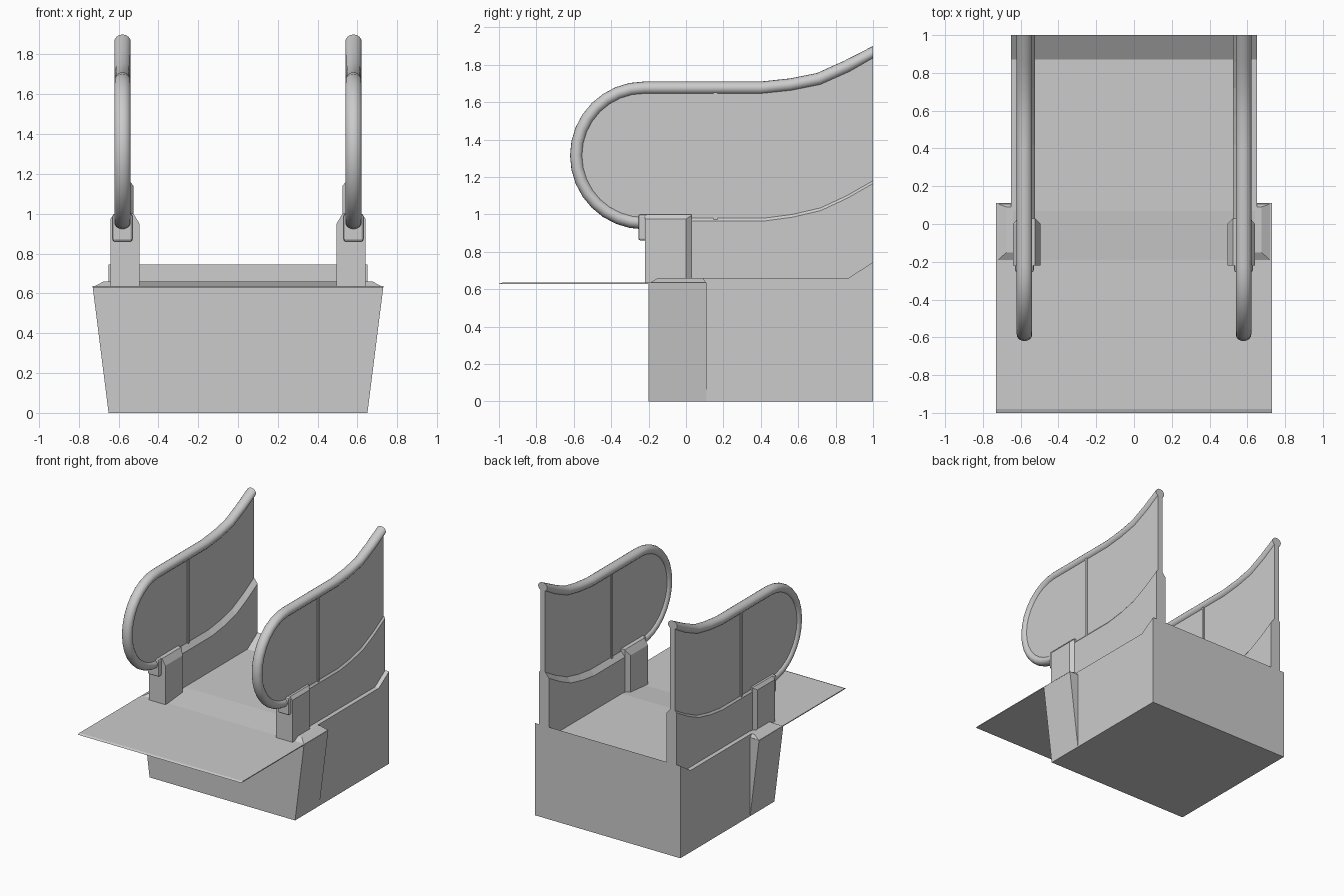
import bpy, bmesh, math
from mathutils import Vector

cube = bpy.data.objects.get("Cube")
if cube:
    bpy.data.objects.remove(cube, do_unlink=True)

COLOR = (0.6, 0.6, 0.6, 1)
grey = bpy.data.materials.new("plain grey")
grey.use_nodes = True
grey.diffuse_color = COLOR
grey.node_tree.nodes["Principled BSDF"].inputs["Base Color"].default_value = COLOR


def finish(name, bm, mirror=False, bevel=0):
    """Turn a bmesh into a named object, optionally mirrored to the other side."""
    bmesh.ops.recalc_face_normals(bm, faces=bm.faces)
    mesh = bpy.data.meshes.new(name)
    bm.to_mesh(mesh)
    bm.free()
    mesh.materials.append(grey)
    obj = bpy.data.objects.new(name, mesh)
    bpy.context.collection.objects.link(obj)
    if bevel:
        mod = obj.modifiers.new("Bevel", "BEVEL")
        mod.width, mod.segments = bevel, 2
    if mirror:
        obj.modifiers.new("Mirror", "MIRROR").use_mirror_merge = False
    return obj


def loft(rings):
    """Skin closed rings of equal length and cap both ends."""
    bm = bmesh.new()
    loops = [[bm.verts.new(p) for p in ring] for ring in rings]
    for a, b in zip(loops, loops[1:]):
        for i in range(len(a)):
            j = (i + 1) % len(a)
            bm.faces.new((a[i], a[j], b[j], b[i]))
    bm.faces.new(loops[0])
    bm.faces.new(loops[-1])
    return bm


def slab(profile, x0, x1):
    """Extrude a (y, z) profile from x0 to x1."""
    return loft([[(x, y, z) for y, z in profile] for x in (x0, x1)])


def box(x0, x1, y0, y1, z0, z1):
    return slab([(y0, z0), (y1, z0), (y1, z1), (y0, z1)], x0, x1)


def hull(points):
    bm = bmesh.new()
    for p in points:
        bm.verts.new(p)
    bmesh.ops.convex_hull(bm, input=bm.verts)
    bmesh.ops.dissolve_limit(bm, angle_limit=0.01, verts=bm.verts, edges=bm.edges)
    return bm


SIDE = 0.58   # centre of each side wall

# Main block with a floor that kicks up at the back
finish("base_block", slab([(-0.2, 0), (1, 0), (1, 0.745), (0.87, 0.66),
                           (0.07, 0.66), (-0.2, 0.635)], -0.65, 0.65))

# Thin shelf reaching forward
finish("front_shelf", slab([(-1, 0.629), (-0.19, 0.629), (-0.19, 0.636), (-0.98, 0.636)],
                           -0.73, 0.73))

# Flared front corners and their sloped caps
finish("flared_corner", hull([(x, y, z) for y in (-0.2, 0.11) for x, z in
                              ((0.6, 0), (0.65, 0), (0.73, 0.635), (0.6, 0.635))]), True)
finish("corner_cap", hull([(x, y, 0.63) for x in (0.64, 0.73) for y in (-0.2, 0.11)]
                          + [(x, y, 0.66) for x in (0.64, 0.675) for y in (-0.15, 0.09)]), True)

# Piers at the front of each wall, chamfered at the back and top
foot = [(0.64, -0.22), (0.64, 0), (0.615, 0.03), (0.525, 0.03), (0.495, 0), (0.495, -0.22)]
shoulder = [0.975, 0.975, 0.995, 0.995, 0.95, 0.95]
crown = [min(max(x, 0.525), 0.62) for x, y in foot]
finish("wall_pier", loft([[(x, y, 0.63) for x, y in foot],
                          [(x, y, z) for (x, y), z in zip(foot, shoulder)],
                          [(cx, y, 1.0) for cx, (x, y) in zip(crown, foot)]]), True)

# Lower walls with a sloping ledge that sweeps up to the back
sweep = [(0, 0.98), (0.42, 0.98), (0.57, 1.0), (0.72, 1.035), (0.86, 1.1), (1, 1.18)]
finish("lower_wall", loft([[(0.525, y, 0.63), (0.615, y, 0.63), (0.615, y, z - 0.015),
                            (0.603, y, z), (0.557, y, z), (0.525, y, z - 0.04)]
                           for y, z in sweep]), True)

# Rail path: half circle at the front, straight top, rising tail
path = []
for i in range(17):
    a = math.radians(270 - 180 * i / 16)
    path.append(Vector((-0.225 + 0.36 * math.cos(a), 1.315 + 0.36 * math.sin(a))))
path += [Vector(p) for p in ((0.4, 1.675), (0.56, 1.692), (0.71, 1.722),
                             (0.86, 1.789), (1, 1.865))]

# Panels filling the rails
finish("upper_panel", slab([tuple(p) for p in path] + [(1, 0.9), (0, 0.9)],
                           SIDE - 0.022, SIDE + 0.022), True)

# Rounded rails swept along the path
rings = []
for i, p in enumerate(path):
    t = path[min(i + 1, len(path) - 1)] - path[max(i - 1, 0)]
    if i in (0, len(path) - 1):
        t = Vector((-1 if i == 0 else 1, 0))
    t.normalize()
    n = Vector((-t.y, t.x))
    ring = []
    for k in range(16):
        a = math.tau * k / 16
        q = p + n * 0.035 * math.sin(a)
        ring.append((SIDE + 0.041 * math.cos(a), q.x, q.y))
    rings.append(ring)
rail = finish("hand_rail", loft(rings), True)
bpy.ops.object.select_all(action="DESELECT")
rail.select_set(True)
bpy.context.view_layer.objects.active = rail
bpy.ops.object.shade_smooth_by_angle(angle=math.radians(40))

# Collars holding the rail ends, and slim panel dividers
finish("rail_collar", box(0.53, 0.63, -0.255, -0.21, 0.86, 1.0), True, 0.012)
finish("panel_divider", box(SIDE - 0.03, SIDE + 0.03, 0.148, 0.168, 0.97, 1.66), True)
